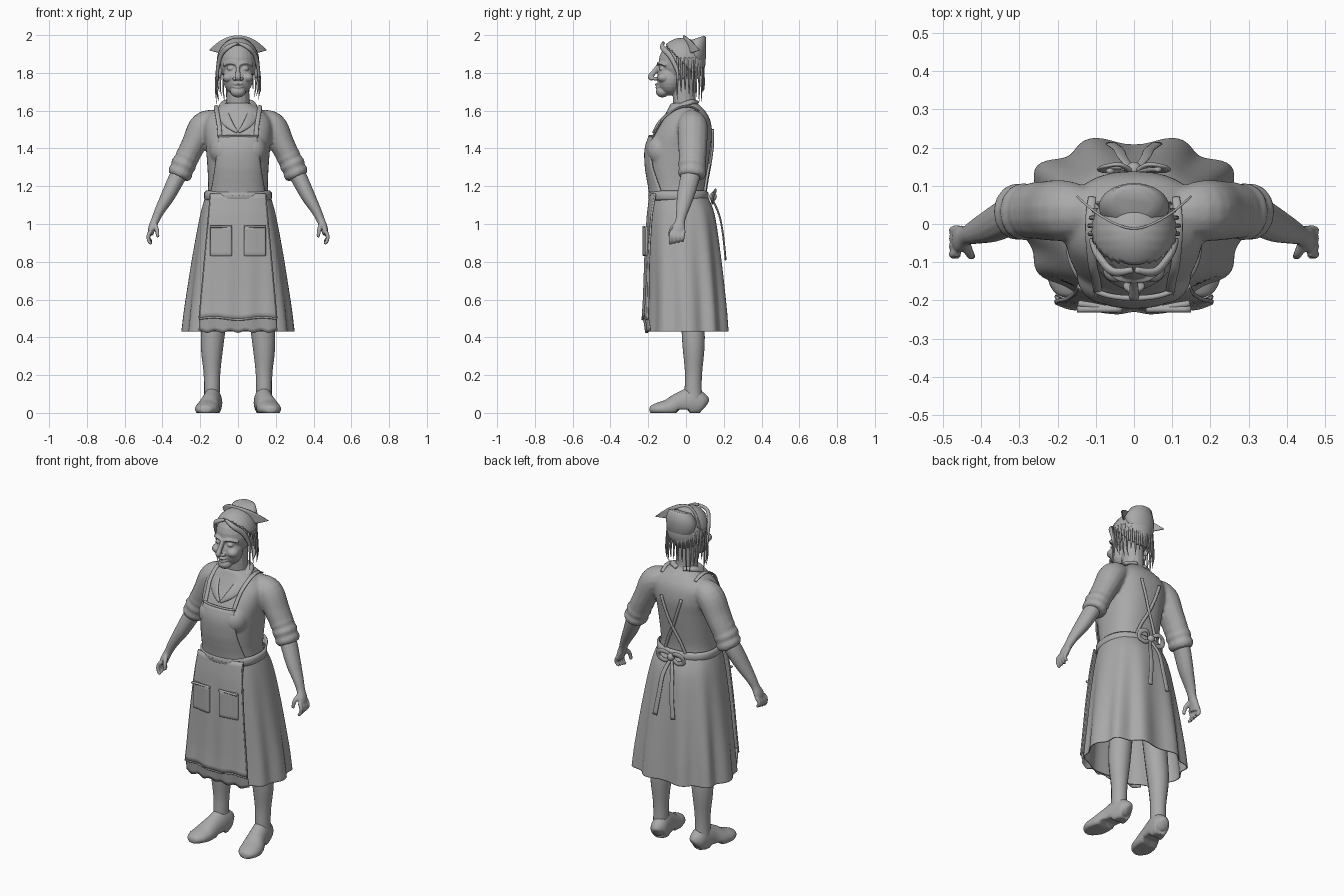
import bpy, bmesh, random
from math import sin, cos, pi
from mathutils import Vector, Matrix

random.seed(4)
if "Cube" in bpy.data.objects:
    bpy.data.objects.remove(bpy.data.objects["Cube"])

clay = bpy.data.materials.new("grey clay")
clay.use_nodes = True
clay.diffuse_color = (0.4, 0.4, 0.4, 1)
clay.node_tree.nodes["Principled BSDF"].inputs["Base Color"].default_value = clay.diffuse_color


def finish(name, bm, voxel=0, smooth=3, thick=0):
    bmesh.ops.recalc_face_normals(bm, faces=bm.faces[:])
    for f in bm.faces:
        f.smooth = True
    mesh = bpy.data.meshes.new(name)
    bm.to_mesh(mesh)
    bm.free()
    mesh.materials.append(clay)
    ob = bpy.data.objects.new(name, mesh)
    bpy.context.collection.objects.link(ob)
    if voxel:
        m = ob.modifiers.new("blend", "REMESH")
        m.mode, m.voxel_size, m.use_smooth_shade = "VOXEL", voxel, True
        m = ob.modifiers.new("soften", "SMOOTH")
        m.iterations, m.factor = smooth, 0.5
    if thick:
        m = ob.modifiers.new("cloth", "SOLIDIFY")
        m.thickness, m.offset = thick, 0
    return ob


def spline(pts, steps):
    """Smooth curve through tuples of any length."""
    out = []
    for i in range(len(pts) - 1):
        quad = zip(pts[max(i - 1, 0)], pts[i], pts[i + 1], pts[min(i + 2, len(pts) - 1)])
        quad = list(quad)
        for k in range(steps):
            t = k / steps
            out.append([b + t * ((c - a) + t * ((2 * a - 5 * b + 4 * c - d)
                        + t * (3 * b - a - 3 * c + d))) / 2 for a, b, c, d in quad])
    return out + [list(pts[-1])]


def skin(bm, rings, closed=True, cap=True):
    rows = [[bm.verts.new(p) for p in r] for r in rings]
    n = len(rows[0])
    for a, b in zip(rows, rows[1:]):
        for i in range(n if closed else n - 1):
            j = (i + 1) % n
            bm.faces.new((a[i], a[j], b[j], b[i]))
    if cap and closed:
        bm.faces.new(rows[0])
        bm.faces.new(rows[-1])


def sweep(bm, rows, ref=(0, 9, 1), steps=5, n=14):
    """Tube through rows of x, y, z, side radius, depth radius; depth points away from ref."""
    rows = spline(rows, steps)
    pts = [Vector(r[:3]) for r in rows]
    rings = []
    for i, (p, r) in enumerate(zip(pts, rows)):
        t = (pts[min(i + 1, len(pts) - 1)] - pts[max(i - 1, 0)]).normalized()
        side = t.cross(p - Vector(ref)).normalized()
        up = side.cross(t)
        rings.append([p + side * r[3] * cos(a) + up * r[4] * sin(a)
                      for a in (2 * pi * k / n for k in range(n))])
    skin(bm, rings)


def ball(bm, centre, size, turn=0, seg=24):
    mat = Matrix.Translation(centre) @ Matrix.Rotation(turn, 4, "Y") @ Matrix.Diagonal((*size, 1))
    return bmesh.ops.create_uvsphere(bm, u_segments=seg, v_segments=seg // 2, radius=1, matrix=mat)["verts"]


def sgn(v, e):
    return abs(v) ** e * (1 if v > 0 else -1)


def ring(row, fold=0, grow=0, n=120):
    z, rx, yf, yb = row
    pts = []
    for k in range(n):
        a = 2 * pi * k / n
        f = 1 + fold * cos(10 * a) * (0.7 + 0.3 * sin(a))
        pts.append((sgn(cos(a), 0.83) * (rx + grow) * f,
                    (yf + yb) / 2 + sgn(sin(a), 0.83) * ((yb - yf) / 2 + grow) * f, z))
    return pts


def at(table, z):
    return min(table, key=lambda r: abs(r[0] - z))


def skin_y(table, x, z, side=-1, gap=0.0):
    """Depth of a lofted body surface at x, z."""
    _, rx, yf, yb = at(table, z)
    k = max(0.02, 1 - (abs(x) / rx) ** 2.4) ** (1 / 2.4)
    return (yf + yb) / 2 + side * ((yb - yf) / 2 * k + gap)


def panel(name, point, nu, nv, thick):
    bm = bmesh.new()
    skin(bm, [[point(u / nu * 2 - 1, v / nv) for u in range(nu + 1)] for v in range(nv + 1)], False)
    return finish(name, bm, thick=thick)


# body tables: height, half width, front, back
TORSO = spline([(1.12, .165, -.175, .1), (1.2, .158, -.185, .1), (1.3, .162, -.2, .115),
                (1.4, .17, -.2, .13), (1.48, .18, -.172, .138), (1.55, .175, -.13, .128),
                (1.6, .13, -.1, .1), (1.64, .07, -.08, .06)], 12)
SKIRT = spline([(1.16, .165, -.178, .105), (1.05, .195, -.19, .15), (.85, .23, -.195, .18),
                (.6, .265, -.195, .205), (.43, .285, -.2, .218)], 14)

# blouse with short sleeves
bm = bmesh.new()
skin(bm, [ring(r, n=48) for r in TORSO])
for s in (-1, 1):
    ball(bm, (s * .075, -.135, 1.39), (.075, .075, .085))
    sweep(bm, [(s * .1, .03, 1.55, .055, .06), (s * .18, .035, 1.52, .075, .08), (s * .235, .035, 1.42, .066, .078),
               (s * .275, .035, 1.34, .062, .072), (s * .3, .03, 1.28, .058, .07)], (0, 9, 0))
    for x, z, r in ((.268, 1.355, .064), (.288, 1.315, .067), (.305, 1.272, .066)):
        sweep(bm, [(s * (x - .011), .033, z + .024, r * .85, r), (s * x, .032, z, r * 1.02, r * 1.15),
                   (s * (x + .011), .03, z - .024, r * .85, r)], (0, 9, 0))
finish("blouse", bm, 0.009, 3)

# skirt with deepening folds
bm = bmesh.new()
skin(bm, [ring(r, .06 * min(1, (1.16 - r[0]) * 1.6)) for r in SKIRT], cap=False)
finish("skirt", bm, thick=0.006)

# waistband with gathers
bm = bmesh.new()
skin(bm, [ring((z, .165, -.185, .105), 0, g) for z, g in
          ((1.125, .004), (1.135, .012), (1.165, .012), (1.175, .002))], cap=False)
finish("waistband", bm, thick=0.004)
bm = bmesh.new()
for k in range(-6, 7):
    x = k * .024
    y = skin_y(TORSO, x, 1.15, gap=.018)
    sweep(bm, [(x - .008, y, 1.152, .004, .003), (x + .008, y, 1.15, .004, .003)], steps=2, n=8)
finish("waist_gathers", bm)


# apron front, bib, hem and pockets
def apron_y(x, z):
    low = (1.16 - z) / .66
    flat = skin_y(SKIRT, x * .75, z, gap=.01 + .02 * low)
    return flat + .004 * low * cos(x * 55)


def apron_point(u, v):
    z = 1.16 - .66 * v
    x = u * (.145 + .06 * v)
    return (x, apron_y(x, z), z - .006 * cos(u * 5) * v)


def bib_point(u, v):
    z = 1.15 + .315 * v
    x = u * (.15 - .05 * v ** .7)
    return (x, skin_y(TORSO, x, z, gap=.012 + .004 * v), z)


def hem_point(u, v):
    x = u * (.203 + .004 * v)
    return (x, apron_y(x, .5) + .004 + .012 * v, .515 - .085 * v - .006 * cos(u * 16) * v)


panel("apron_front", apron_point, 40, 24, .009)
panel("apron_bib", bib_point, 24, 16, .008)
panel("apron_underlayer", hem_point, 40, 4, .006)
bm = bmesh.new()
sweep(bm, [Vector(apron_point(u / 5, 1)).to_tuple() + (.006, .007) for u in range(-5, 6)], (0, 9, .5), n=8)
sweep(bm, [Vector(bib_point(u / 4, 1)).to_tuple() + (.006, .007) for u in range(-4, 5)], (0, 9, 1.4), n=8)
for s in (-1, 1):
    sweep(bm, [Vector(apron_point(s, v / 6)).to_tuple() + (.004, .006) for v in range(7)], n=8)
finish("apron_edging", bm)
for s, side in ((-1, "right"), (1, "left")):
    ob = panel(side + "_pocket", lambda u, v: (s * .09 + u * .057, apron_y(s * .09 + u * .057, .9) - .01,
                                               .83 + .158 * v), 8, 8, .016)
    ob.modifiers.new("rounded", "BEVEL").width = .004
    bm = bmesh.new()
    y = apron_y(s * .09, .9) - .016
    sweep(bm, [(s * .09 - .059, y, .985, .006, .008), (s * .09 + .059, y, .985, .006, .008)], n=8)
    finish(side + "_pocket_trim", bm)

# shoulder straps, crossed back straps, collar and bow
bm = bmesh.new()
for s in (-1, 1):
    rows = [(s * x, skin_y(TORSO, x, z, gap=.012), z, .012, .006)
            for x, z in ((.095, 1.46), (.1, 1.52), (.108, 1.57))]
    sweep(bm, rows + [(s * .115, -.04, 1.615, .012, .006), (s * .115, .02, 1.622, .012, .006),
                      (s * .11, .07, 1.6, .01, .004)], (s * .1, .05, 1.4))
    sweep(bm, [(s * x, skin_y(TORSO, abs(x), z, 1, .009 + .002 * s), z, .009, .007)
               for x, z in ((.065, 1.5), (.035, 1.41), (0, 1.32), (-.04, 1.24), (-.07, 1.16))], (0, -9, 1.3))
finish("apron_straps", bm)
bm = bmesh.new()
for s in (-1, 1):
    sweep(bm, [(0, .13, 1.145, .008, .008), (s * .035, .155, 1.175, .012, .006), (s * .075, .15, 1.165, .014, .006),
               (s * .08, .14, 1.13, .014, .006), (s * .04, .14, 1.115, .012, .006), (0, .135, 1.14, .008, .008)], (0, -9, 1))
    sweep(bm, [(0, .135, 1.14, .008, .006), (s * .03, .175, 1.05, .013, .005), (s * .04, .195, .95, .014, .005),
               (s * .06, .21, .81, .015, .005)], (0, -9, 1))
ball(bm, (0, .143, 1.145), (.02, .02, .022))
finish("apron_bow", bm)
bm = bmesh.new()
for s in (-1, 1):
    sweep(bm, [(s * .02, .055, 1.645, .016, .01), (s * .07, .02, 1.645, .02, .012), (s * .082, -.05, 1.612, .024, .01),
               (s * .072, -.108, 1.565, .03, .008), (s * .045, -.148, 1.525, .022, .008),
               (s * .004, -.172, 1.485, .006, .007)], (0, .03, 1.45))
finish("collar", bm)

# legs and shoes
for s, side in ((-1, "right"), (1, "left")):
    bm = bmesh.new()
    sweep(bm, [(s * .1, .03, .95, .085, .085), (s * .122, .035, .55, .068, .066), (s * .137, .04, .36, .06, .06),
               (s * .138, .04, .22, .045, .047), (s * .138, .038, .13, .042, .046), (s * .14, .04, .05, .042, .05)])
    finish(side + "_leg", bm)
    bm = bmesh.new()
    sweep(bm, [(s * .122, .102, .04, .02, .03), (s * .127, .085, .05, .043, .055), (s * .134, .035, .055, .049, .082),
               (s * .145, -.03, .045, .052, .065), (s * .16, -.09, .025, .062, .05), (s * .17, -.145, .02, .058, .036),
               (s * .175, -.182, .018, .035, .022), (s * .176, -.192, .018, .01, .01)], (.15, 0, -9), n=24)
    for v in bm.verts:
        v.co.z = max(v.co.z, .018 if -.05 < v.co.y < .02 else 0)
    finish(side + "_shoe", bm)

# forearms and hands
for s, side in ((-1, "right"), (1, "left")):
    bm = bmesh.new()
    sweep(bm, [(s * .285, .032, 1.31, .045, .05), (s * .325, .02, 1.24, .044, .052), (s * .37, -.002, 1.15, .038, .046),
               (s * .415, -.02, 1.07, .027, .033), (s * .438, -.03, 1.02, .022, .026),
               (s * .455, -.038, .98, .02, .035), (s * .464, -.045, .945, .015, .034)], (0, 9, 1.1))
    for k in range(4):
        y = -.075 + .021 * k
        sweep(bm, [(s * .46, y, .965, .011, .011), (s * .474, y - .004, .94, .011, .011),
                   (s * .472, y - .006, .912 + .003 * k, .01, .01), (s * .458, y - .008, .893 + .005 * k, .008, .008)], n=8)
    sweep(bm, [(s * .442, -.05, 1.0, .014, .014), (s * .43, -.078, .97, .012, .012),
               (s * .424, -.085, .93, .009, .009)], n=8)
    finish(side + "_arm", bm, 0.005, 2)

# head: skull, jaw, neck and features blended together
bm = bmesh.new()
ball(bm, (0, -.03, 1.855), (.097, .115, .115))
ball(bm, (0, -.085, 1.77), (.08, .068, .09))
ball(bm, (0, -.125, 1.7), (.04, .035, .03))
sweep(bm, [(0, .02, 1.57, .085, .085), (0, -.005, 1.63, .064, .064), (0, -.01, 1.7, .06, .062), (0, -.01, 1.8, .06, .06)])
sweep(bm, [(0, -.14, 1.845, .012, .012), (0, -.165, 1.81, .012, .014), (0, -.188, 1.778, .015, .015),
           (0, -.175, 1.765, .014, .008)], n=10)
for s in (-1, 1):
    ball(bm, (s * .017, -.163, 1.769), (.012, .014, .01))
    ball(bm, (s * .05, -.118, 1.775), (.032, .035, .026))
    ball(bm, (s * .038, -.128, 1.822), (.019, .016, .011))
    ball(bm, (s * .097, -.015, 1.805), (.012, .022, .036))
    sweep(bm, [(s * .008, -.146, 1.845, .008, .01), (s * .04, -.138, 1.853, .008, .012),
               (s * .075, -.105, 1.84, .008, .012)], n=8)
for z, d in ((1.738, 0), (1.722, .003)):
    sweep(bm, [(-.038, -.128, z + .01, .004, .005), (0, -.156 + d, z, .006, .01), (.038, -.128, z + .01, .004, .005)], n=8)
finish("head", bm, 0.004, 3)

# hair swept back from the forehead
bm = bmesh.new()
ball(bm, (0, -.02, 1.862), (.107, .12, .12), seg=64)
gone = [f for f in bm.faces if f.calc_center_median().y < -.03 - (f.calc_center_median().z - 1.865) * .9
        or f.calc_center_median().z < 1.77]
bmesh.ops.delete(bm, geom=gone, context="FACES")
for v in bm.verts:
    v.co.x *= 1 + .015 * sin(v.co.y * 260)
finish("hair", bm, thick=.008)
bm = bmesh.new()
for s in (-1, 1):
    sweep(bm, [(s * .004, -.12, 1.958, .008, .008), (s * .055, -.125, 1.935, .014, .01), (s * .092, -.085, 1.89, .014, .01),
               (s * .108, -.05, 1.82, .01, .008), (s * .112, -.04, 1.76, .004, .004)], (0, 0, 1.85))
    for k in range(10):
        a = -.35 + k * .2
        x, y = s * .112 * cos(a), -.01 + .105 * sin(a)
        end = 1.66 + random.uniform(-.03, .06)
        sweep(bm, [(x * .95, y, 1.88, .006, .005), (x * 1.03, y, 1.79, .006, .005),
                   (x * 1.06, y * 1.02, (1.78 + end) / 2, .005, .004),
                   (x * (1 + random.uniform(-.06, .1)), y, end, .001, .001)], (0, 0, 1.8), steps=4, n=6)
finish("hair_strands", bm)

# folded cap with pointed side tips
bm = bmesh.new()
skin(bm, [[(rx * cos(a), y + ry * sin(a), z + .012 * sin(a) * lift) for a in (2 * pi * k / 32 for k in range(32))]
          for z, rx, ry, y, lift in ((1.845, .05, .03, .06, 0), (1.875, .088, .06, .045, 0), (1.93, .092, .062, .045, 0),
                                     (1.978, .07, .05, .055, 1), (1.985, .05, .035, .06, 1))])
finish("cap_crown", bm)
panel("cap_flap", lambda u, v: (u * .15, -.012 + .085 * abs(u) ** 1.7,
                                1.92 + (v - .5) * .1 * max(.02, 1 - abs(u) ** 2.2) + .028 * (1 - u * u)), 32, 6, .006)
